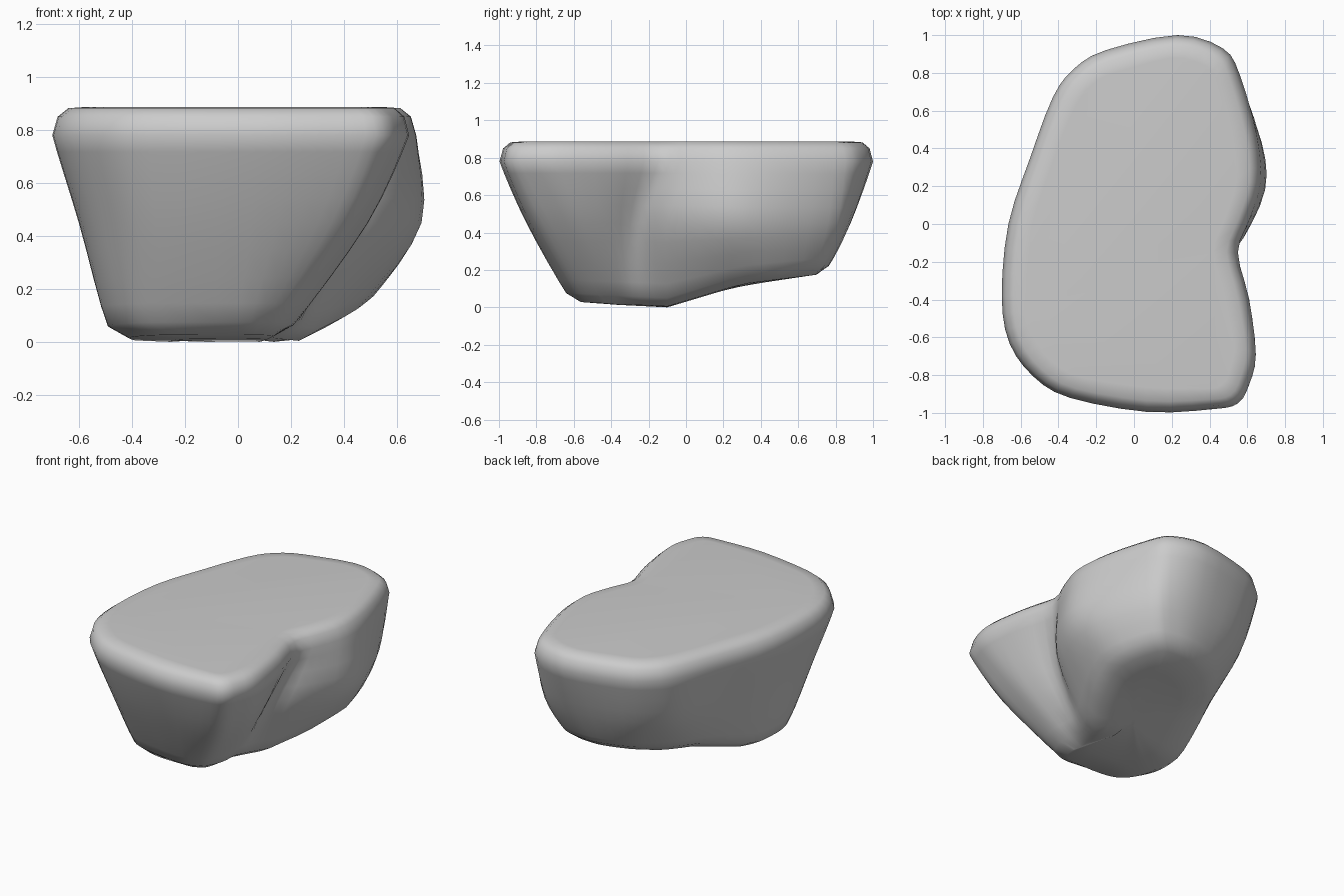
import bpy, bmesh
from mathutils import Vector

if "Cube" in bpy.data.objects:
    bpy.data.objects.remove(bpy.data.objects["Cube"])

# Columns around the boulder: rim x,y | waist x,y | foot x,y
COLUMNS = [
    (.55, -.95, .42, -.80, .16, -.58), (.61, -.85, .47, -.68, .20, -.50),
    (.645, -.69, .49, -.56, .21, -.42), (.61, -.40, .46, -.40, .21, -.34),
    (.55, -.15, .42, -.25, .24, -.25), (.61, .02, .55, -.10, .31, -.10),
    (.67, .22, .68, .17, .45, .15), (.65, .47, .67, .42, .52, .42),
    (.56, .79, .53, .76, .43, .69), (.47, .93, .42, .85, .32, .75),
    (.23, 1.0, .20, .88, .16, .76), (-.15, .92, -.10, .82, -.04, .70),
    (-.32, .82, -.27, .72, -.16, .60), (-.43, .67, -.38, .57, -.27, .45),
    (-.55, .35, -.47, .28, -.37, .22), (-.665, 0, -.57, -.03, -.45, -.05),
    (-.70, -.38, -.60, -.33, -.49, -.28), (-.66, -.63, -.57, -.54, -.47, -.42),
    (-.53, -.81, -.47, -.69, -.40, -.54), (-.34, -.92, -.31, -.79, -.27, -.60),
    (.07, -.995, .05, -.85, 0, -.64), (.42, -.98, .30, -.84, .10, -.62),
]


def floor_z(y):
    """Underside height: flat at the front, rising to the back."""
    pts = [(-2, .03), (-.6, .025), (-.1, 0), (.3, .12), (.7, .17), (2, .2)]
    for (a, za), (b, zb) in zip(pts, pts[1:]):
        if y <= b:
            return za + (zb - za) * (y - a) / (b - a)


def pull(p, d):
    """Move a point inwards, towards the long middle line."""
    s = Vector((.05, max(-.4, min(.5, p.y)), p.z))
    return p + (s - p).normalized() * d


def spline(a, b, c, d, t):
    return .5 * (2 * b + (c - a) * t + (2 * a - 5 * b + 4 * c - d) * t * t
                 + (3 * b - a - 3 * c + d) * t ** 3)


def profile(c):
    """One vertical profile from the flat top to the underside centre."""
    rim, waist = Vector((c[0], c[1], .78)), Vector((c[2], c[3], .45))
    foot = Vector((c[4], c[5], floor_z(c[5]) + .05))
    out = []
    for d, z in ((.13, .887), (.06, .882), (.02, .85)):
        p = pull(rim, d)
        p.z = z
        out.append(p)
    above = rim + Vector((0, 0, .07))
    sole = pull(foot, .08)
    sole.z = floor_z(sole.y) + .005
    out += [spline(above, rim, waist, foot, t / 4) for t in range(4)]
    out += [spline(rim, waist, foot, sole, t / 4) for t in range(5)]
    out.append(sole)
    mid = Vector((.05, .05, 0))
    for f in (.33, .66, .95):
        p = sole.lerp(mid, f)
        p.z = floor_z(p.y)
        out.append(p)
    return out


# Boulder: smooth loft through the columns
n, sub = len(COLUMNS), 3
cols = []
for i in range(n):
    q = [Vector(COLUMNS[(i + k) % n]) for k in (-1, 0, 1, 2)]
    cols += [profile(spline(*q, t / sub)) for t in range(sub)]

bm = bmesh.new()
grid = [[bm.verts.new(p) for p in col] for col in cols]
for a, b in zip(grid, grid[1:] + grid[:1]):
    for j in range(len(a) - 1):
        bm.faces.new((a[j], a[j + 1], b[j + 1], b[j]))
bm.faces.new([col[0] for col in grid])
bm.faces.new([col[-1] for col in grid][::-1])
bmesh.ops.recalc_face_normals(bm, faces=bm.faces)
mesh = bpy.data.meshes.new("boulder")
bm.to_mesh(mesh)
bm.free()
mesh.shade_smooth()
boulder = bpy.data.objects.new("boulder", mesh)
bpy.context.collection.objects.link(boulder)
